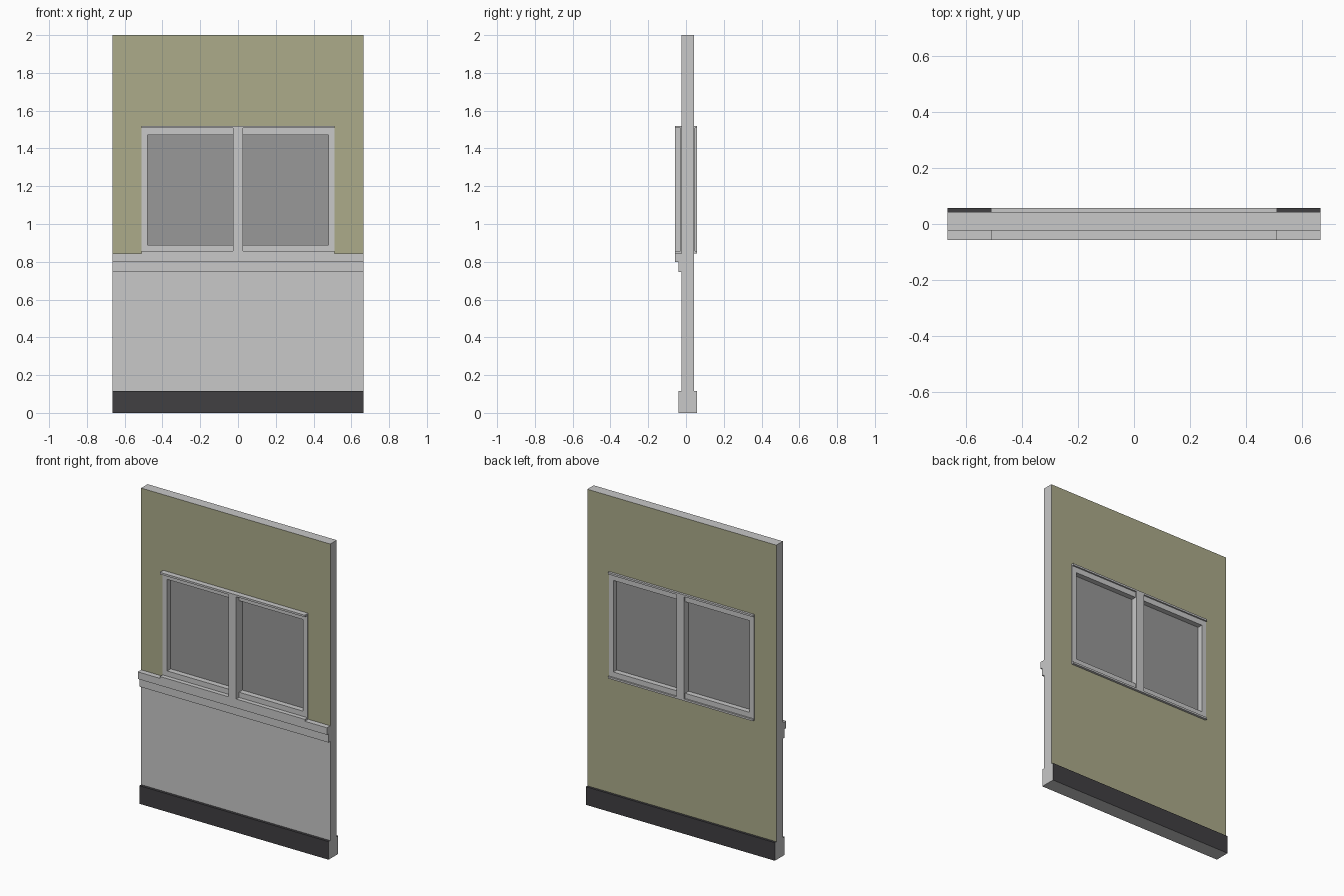
import bpy, bmesh

if "Cube" in bpy.data.objects:
    bpy.data.objects.remove(bpy.data.objects["Cube"])


def material(name, rgb):
    m = bpy.data.materials.new(name)
    m.diffuse_color = (*rgb, 1)
    m.use_nodes = True
    m.node_tree.nodes["Principled BSDF"].inputs["Base Color"].default_value = m.diffuse_color
    return m


TRIM = material("light_grey", (0.578, 0.578, 0.578))
OLIVE = material("olive_paint", (0.413, 0.407, 0.254))
GLASS = material("window_grey", (0.314, 0.314, 0.314))
DARK = material("dark_skirting", (0.052, 0.050, 0.055))

W = 0.665                  # wall half width
WF, WB = -0.023, 0.042     # wall front and back planes
F, B = -0.057, 0.057       # outermost trim planes
OX, OZ0, OZ1 = 0.51, 0.857, 1.507   # window opening
GX, GZ0, GZ1 = 0.478, 0.89, 1.472   # visible glass
MX = 0.027                 # mullion half width
BASE = 0.115


def finish(name, bm, mats):
    bmesh.ops.recalc_face_normals(bm, faces=bm.faces)
    me = bpy.data.meshes.new(name)
    bm.to_mesh(me)
    bm.free()
    for m in mats:
        me.materials.append(m)
    ob = bpy.data.objects.new(name, me)
    bpy.context.collection.objects.link(ob)
    return ob


def box(name, x0, x1, y0, y1, z0, z1, mat):
    bm = bmesh.new()
    bmesh.ops.create_cube(bm, size=1)
    for v in bm.verts:
        v.co = (x1 if v.co.x > 0 else x0,
                y1 if v.co.y > 0 else y0,
                z1 if v.co.z > 0 else z0)
    return finish(name, bm, [mat])


# Wall panel: a grid with the window cell left out, extruded to thickness
bm = bmesh.new()
xs = [-W, -OX, OX, W]
zs = [BASE, 0.80, OZ0, OZ1, 2.0]
grid = [[bm.verts.new((x, WF, z)) for x in xs] for z in zs]
for r in range(len(zs) - 1):
    for c in range(len(xs) - 1):
        if (r, c) != (2, 1):
            bm.faces.new((grid[r][c], grid[r][c + 1], grid[r + 1][c + 1], grid[r + 1][c]))
ext = bmesh.ops.extrude_face_region(bm, geom=bm.faces[:], use_keep_orig=True)
for g in ext["geom"]:
    if isinstance(g, bmesh.types.BMVert):
        g.co.y = WB
wall = finish("wall_panel", bm, [TRIM, OLIVE])
# Olive on the whole back and the upper front, grey below the rail and on edges
for p in wall.data.polygons:
    if p.normal.y > 0.5 or (p.normal.y < -0.5 and p.center.z > 0.8):
        p.material_index = 1

# Skirting: dark front, back and top; grey ends and underside
skirting = box("skirting", -W, W, -0.04, B, 0, BASE, TRIM)
skirting.data.materials.append(DARK)
for p in skirting.data.polygons:
    if abs(p.normal.y) > 0.5 or p.normal.z > 0.5:
        p.material_index = 1

# Stepped chair rail across the front, swept from a profile
bm = bmesh.new()
profile = [(WF, 0.745), (-0.041, 0.745), (-0.041, 0.80), (F, 0.80), (F, 0.845), (WF, 0.845)]
face = bm.faces.new([bm.verts.new((-W, y, z)) for y, z in profile])
ext = bmesh.ops.extrude_face_region(bm, geom=[face], use_keep_orig=True)
for g in ext["geom"]:
    if isinstance(g, bmesh.types.BMVert):
        g.co.x = W
finish("chair_rail", bm, [TRIM])

# Window frame, slightly proud of the wall on both sides
FF, FB = -0.029, 0.047
for side, s in (("left", -1), ("right", 1)):
    a, b = sorted((s * GX, s * OX))
    box("frame_" + side, a, b, FF, FB, OZ0, OZ1, TRIM)
    a, b = sorted((s * MX, s * GX))
    box("frame_top_" + side, a, b, FF, FB, GZ1, OZ1, TRIM)
    box("frame_bottom_" + side, a, b, FF, FB, OZ0, GZ0, TRIM)
    box("glass_" + side, a, b, 0.006, 0.013, GZ0, GZ1, GLASS)
box("mullion", -MX, MX, F, B, OZ0, OZ1, TRIM)

# Thin ledges over and under the window, front and back
for name, y0, y1 in (("front", F, WF), ("back", WB, B)):
    box("header_" + name, -OX, OX, y0, y1, OZ1, 1.519, TRIM)
    box("sill_" + name, -OX, OX, y0, y1, 0.845, OZ0, TRIM)
